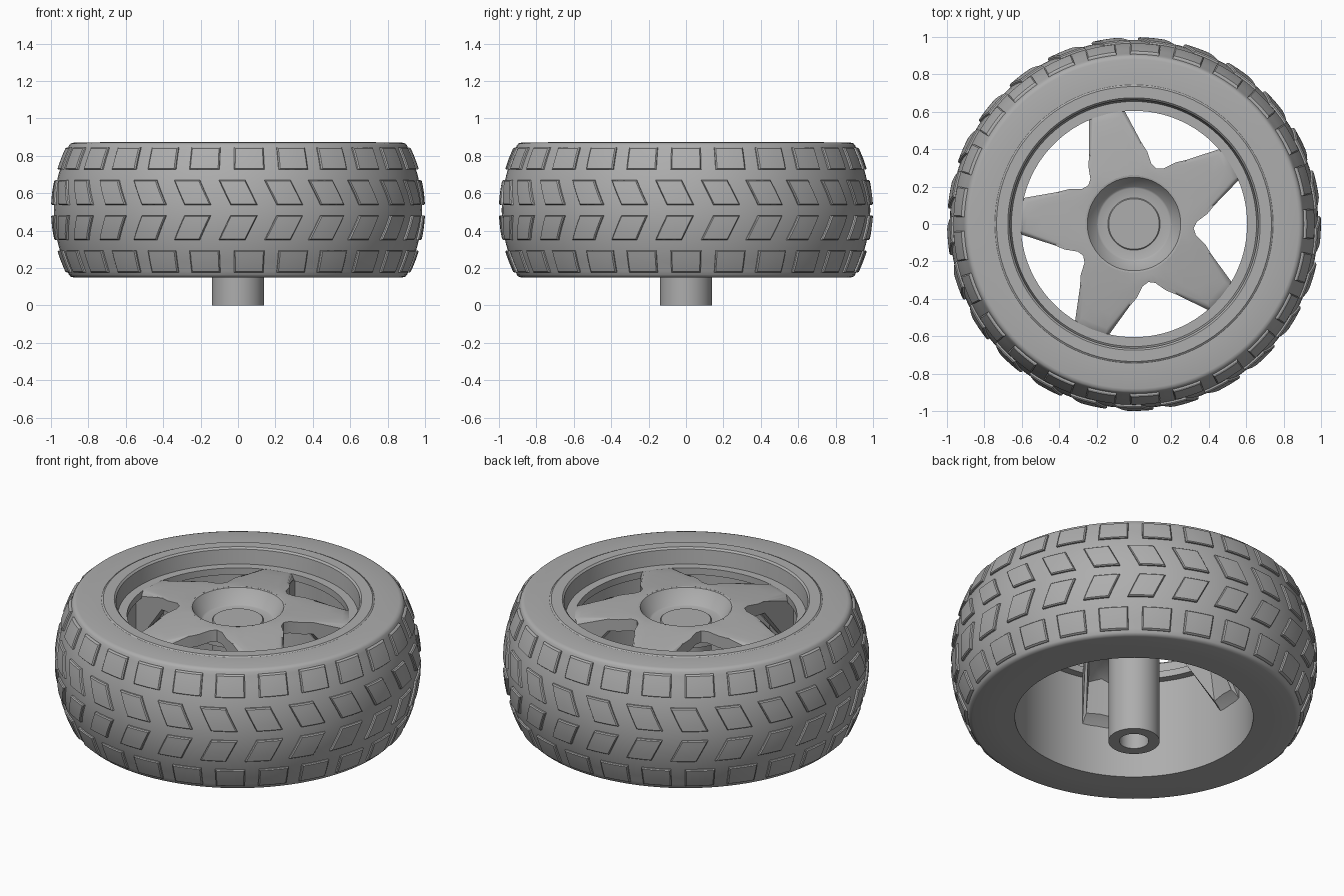
import bpy, bmesh
from math import sin, cos, tau, radians, hypot, atan2

if "Cube" in bpy.data.objects:
    bpy.data.objects.remove(bpy.data.objects["Cube"])

grey = bpy.data.materials.new("plain grey")
grey.use_nodes = True
GREY = (0.42, 0.42, 0.42, 1)
grey.diffuse_color = GREY
grey.node_tree.nodes["Principled BSDF"].inputs["Base Color"].default_value = GREY


def finish(bm, name, angle=35):
    bmesh.ops.remove_doubles(bm, verts=bm.verts, dist=1e-5)
    bmesh.ops.recalc_face_normals(bm, faces=bm.faces)
    mesh = bpy.data.meshes.new(name)
    bm.to_mesh(mesh)
    bm.free()
    mesh.materials.append(grey)
    obj = bpy.data.objects.new(name, mesh)
    bpy.context.collection.objects.link(obj)
    bpy.ops.object.select_all(action="DESELECT")
    obj.select_set(True)
    bpy.context.view_layer.objects.active = obj
    bpy.ops.object.shade_smooth_by_angle(angle=radians(angle))
    return obj


def polar(r, a, z):
    return (r * cos(a), r * sin(a), z)


def skin(bm, rows, closed_rows=False):
    """Bridge rows of points, each row closed on itself."""
    grid = [[bm.verts.new(p) for p in row] for row in rows]
    n = len(grid[0])
    pairs = list(zip(grid, grid[1:]))
    if closed_rows:
        pairs.append((grid[-1], grid[0]))
    for a, b in pairs:
        for i in range(n):
            j = (i + 1) % n
            bm.faces.new((a[i], a[j], b[j], b[i]))


def lathe(name, profile, steps=100, closed=True):
    bm = bmesh.new()
    skin(bm, [[polar(max(r, 1e-6), tau * i / steps, z) for i in range(steps)]
              for r, z in profile], closed)
    return finish(bm, name)


# Tyre carcass: crowned tread, rounded shoulders, flat sidewalls
MID, HALF = 0.51, 0.36


def crown(z):
    return 0.985 - 0.7 * (z - MID) ** 2


upper = [(0.745, HALF), (0.88, HALF), (0.895, HALF - 0.004), (0.904, HALF - 0.014)]
tread = [(crown(MID + t), t) for t in [0.325 - 0.65 * k / 14 for k in range(15)]]
lower = [(r, -t) for r, t in reversed(upper)]
lathe("tyre", [(r, MID + t) for r, t in upper + tread + lower])

# Wheel rim: lipped barrel with an inner ledge carrying the spokes
lathe("rim", [(0.745, 0.15), (0.745, 0.868), (0.735, 0.875), (0.675, 0.875), (0.665, 0.865),
              (0.655, 0.78), (0.605, 0.78), (0.605, 0.74), (0.65, 0.74), (0.65, 0.15)])

# Tread blocks: chamfered pads wrapped on the crown, 25 per row
COUNT = 25
NU, NV = 4, 4


def tread_row(name, z0, z1, width, slant, shift):
    bm = bmesh.new()
    for k in range(COUNT):
        centre = tau * k / COUNT + shift
        layers = []
        for lift, size in ((-0.01, 1), (0.009, 1), (0.015, 0.92)):
            layer = []
            for j in range(NV + 1):
                v = (j / NV - 0.5) * size
                z = (z0 + z1) / 2 + v * (z1 - z0)
                layer.append([bm.verts.new(polar(
                    crown(z) + lift,
                    centre + (i / NU - 0.5) * size * width + v * slant, z))
                    for i in range(NU + 1)])
            layers.append(layer)
        top = layers[-1]
        for j in range(NV):
            for i in range(NU):
                bm.faces.new((top[j][i], top[j][i + 1], top[j + 1][i + 1], top[j + 1][i]))
        loops = [g[0] + [r[-1] for r in g[1:-1]] + g[-1][::-1] + [r[0] for r in g[-2:0:-1]]
                 for g in layers]
        for a, b in zip(loops, loops[1:]):
            for i in range(len(a)):
                j = (i + 1) % len(a)
                bm.faces.new((a[i], a[j], b[j], b[i]))
    finish(bm, name, 25)


QUARTER = tau / COUNT / 4
for side, label in ((1, "upper"), (-1, "lower")):
    tread_row(label + "_shoulder_blocks", MID + side * 0.217, MID + side * 0.334, 0.17, 0, 0)
    tread_row(label + "_chevron_blocks", MID + side * 0.028, MID + side * 0.16, 0.145,
              -0.065, -QUARTER)

# Five-spoke star: flared spokes that droop where they meet the rim
half = [(0.65, 0.0), (0.65, 0.085), (0.42, 0.142), (0.36, 0.162), (0.29, 0.168)]
side = [(hypot(r, w), atan2(w, r)) for r, w in half] + [(0.32, tau / 10)]
outline = []
for k in range(5):
    base = radians(32) + k * tau / 5
    outline += [(r, base - a) for r, a in side[:0:-1]][1:] + [(r, base + a) for r, a in side]


def top_z(r):
    return 0.83 - 0.04 * max(0, r - 0.3) / 0.28 - 8 * max(0, r - 0.58) ** 2


def under_z(r):
    return top_z(r) - 0.07 - 0.22 * max(0, min(1, (r - 0.57) / 0.03))


def star_row(f, height):
    row = []
    for r, a in outline:
        rr = 0.26 + f * (r - 0.26)
        row.append(polar(rr, a, height(rr)))
    return row


bm = bmesh.new()
fr = [0, 0.3, 0.6, 0.8, 0.87, 0.93, 1]
skin(bm, [star_row(f, top_z) for f in fr] + [star_row(f, under_z) for f in reversed(fr)], True)
finish(bm, "spokes", 30)

# Hub dish and the axle post with its bore
lathe("hub_dish", [(0.262, 0.83), (0.25, 0.828), (0.2, 0.75), (0.19, 0.745), (0.13, 0.745),
                   (0.13, 0.7), (0.262, 0.7)], 64)
lathe("axle_post", [(0, 0.755), (0.135, 0.755), (0.14, 0.75), (0.14, 0), (0.08, 0),
                    (0.08, 0.4), (0, 0.4)], 48, False)
